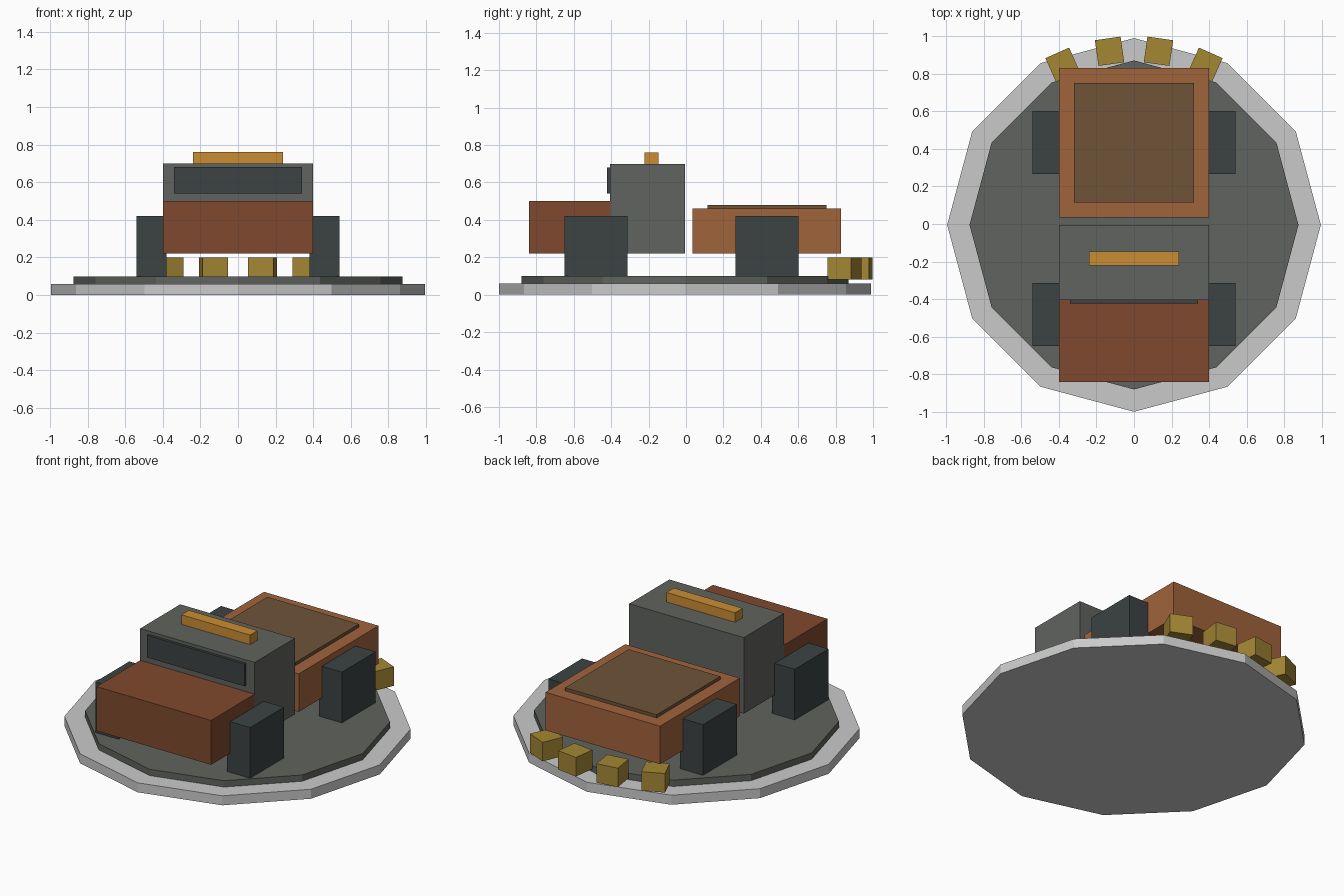
import bpy, math

if "Cube" in bpy.data.objects:
    bpy.data.objects.remove(bpy.data.objects["Cube"])


def material(name, r, g, b):
    lin = [((c / 255 + 0.055) / 1.055) ** 2.4 for c in (r, g, b)]
    m = bpy.data.materials.new(name)
    m.diffuse_color = (*lin, 1)
    m.use_nodes = True
    m.node_tree.nodes["Principled BSDF"].inputs["Base Color"].default_value = m.diffuse_color
    return m


PALE = material("pale_grey", 202, 202, 202)
GREY = material("stone_grey", 96, 99, 94)
DARK = material("charcoal", 60, 66, 67)
RUST = material("rust_red", 128, 73, 46)
ORANGE = material("burnt_orange", 160, 99, 59)
BROWN = material("cargo_brown", 110, 83, 56)
AMBER = material("amber", 202, 141, 50)
GOLD = material("old_gold", 164, 135, 52)


def box(name, x, y, z, mat, turn=0):
    """Box from (min, max) ranges, turned about its own vertical axis."""
    ranges = (x, y, z)
    bpy.ops.mesh.primitive_cube_add(size=1, location=[(a + b) / 2 for a, b in ranges])
    ob = bpy.context.object
    ob.name = name
    size = [b - a for a, b in ranges]
    for v in ob.data.vertices:
        v.co = [c * s for c, s in zip(v.co, size)]
    ob.rotation_euler.z = turn
    ob.data.materials.append(mat)
    return ob


def disc(name, radius, z0, z1, mat):
    bpy.ops.mesh.primitive_cylinder_add(vertices=12, radius=radius, depth=z1 - z0,
                                        location=(0, CY, (z0 + z1) / 2))
    ob = bpy.context.object
    ob.name = name
    ob.data.materials.append(mat)


CY = -0.005  # centre of the round base

# Twelve-sided display base
disc("base_rim", 0.994, 0, 0.06, PALE)
disc("base_floor", 0.875, 0.06, 0.10, GREY)

# Truck body
box("hood", (-0.40, 0.40), (-0.84, -0.405), (0.22, 0.50), RUST)
box("cab", (-0.40, 0.40), (-0.405, -0.005), (0.22, 0.70), GREY)
box("windscreen", (-0.34, 0.34), (-0.422, -0.40), (0.54, 0.68), DARK)
box("roof_light", (-0.24, 0.24), (-0.222, -0.147), (0.70, 0.76), AMBER)
box("cargo_bed", (-0.40, 0.40), (0.035, 0.83), (0.22, 0.46), ORANGE)
box("cargo_cover", (-0.32, 0.32), (0.115, 0.75), (0.46, 0.48), BROWN)

# Block wheels
for side, sx in (("left", -1), ("right", 1)):
    for end, y in (("front", (-0.65, -0.313)), ("rear", (0.265, 0.602))):
        box(f"{end}_{side}_wheel", sorted((sx * 0.38, sx * 0.54)), y, (0.10, 0.42), DARK)

# Gold blocks fanned round the back of the base
for i, deg in enumerate((-24, -8, 8, 24)):
    a = math.radians(deg)
    x, y, h = -0.935 * math.sin(a), CY + 0.935 * math.cos(a) - 0.002, 0.069
    box(f"rear_block_{i + 1}", (x - h, x + h), (y - h, y + h), (0.08, 0.20), GOLD, a)
